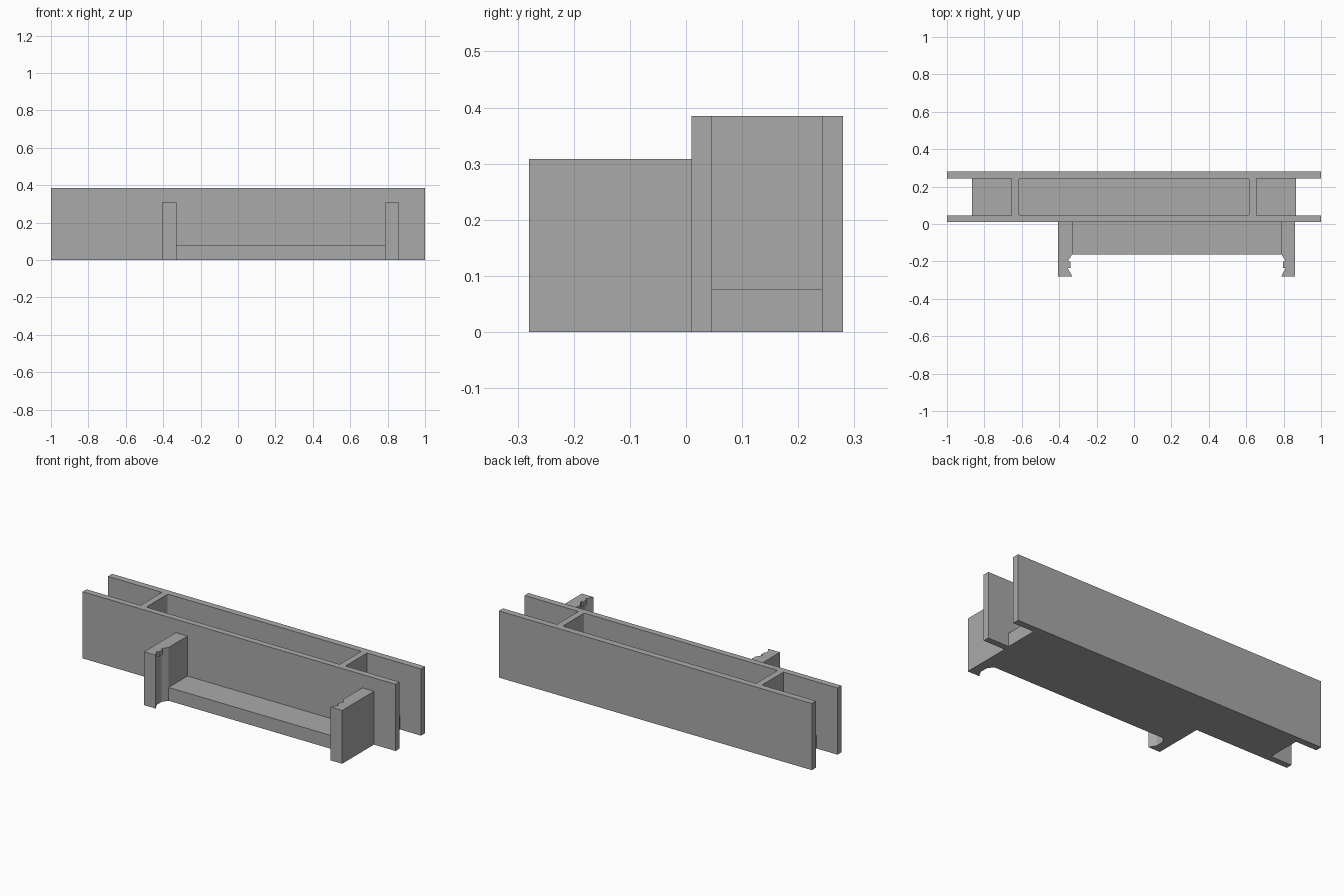
import bpy
import bmesh

cube = bpy.data.objects.get("Cube")
if cube:
    bpy.data.objects.remove(cube, do_unlink=True)

grey = bpy.data.materials.new("mid_grey")
grey.use_nodes = True
grey.diffuse_color = (0.4, 0.4, 0.4, 1)
grey.node_tree.nodes["Principled BSDF"].inputs["Base Color"].default_value = (0.4, 0.4, 0.4, 1)

WALL_TOP, ARM_TOP, FLOOR = 0.385, 0.308, 0.077
FRONT, FRONT_IN, BACK_IN, BACK = 0.01, 0.046, 0.242, 0.28


def prism(name, outline, z0, z1, corner=0):
    """Extrude a plan outline upward, optionally rounding its vertical edges."""
    bm = bmesh.new()
    face = bm.faces.new([bm.verts.new((x, y, z0)) for x, y in outline])
    up = bmesh.ops.extrude_face_region(bm, geom=[face])["geom"]
    for v in up:
        if isinstance(v, bmesh.types.BMVert):
            v.co.z = z1
    if corner:
        upright = [e for e in bm.edges if abs(e.verts[0].co.z - e.verts[1].co.z) > 0.001]
        bmesh.ops.bevel(bm, geom=upright, offset=corner, segments=3, profile=0.5, affect='EDGES')
    bmesh.ops.recalc_face_normals(bm, faces=bm.faces)
    mesh = bpy.data.meshes.new(name)
    bm.to_mesh(mesh)
    bm.free()
    mesh.materials.append(grey)
    obj = bpy.data.objects.new(name, mesh)
    bpy.context.collection.objects.link(obj)
    return obj


def box(name, x0, x1, y0, y1, z0, z1, corner=0):
    return prism(name, [(x0, y0), (x1, y0), (x1, y1), (x0, y1)], z0, z1, corner)


def combine(target, other, operation):
    """Apply a boolean and discard the second solid."""
    mod = target.modifiers.new("combine", 'BOOLEAN')
    mod.operation, mod.solver, mod.object = operation, 'EXACT', other
    bpy.context.view_layer.objects.active = target
    bpy.ops.object.modifier_apply(modifier=mod.name)
    bpy.data.objects.remove(other, do_unlink=True)


# Trough: base, two long side walls, and a hollow centre box with rounded corners
trough = box("trough", -0.866, 0.866, FRONT, BACK, 0, FLOOR)
combine(trough, box("centre_box", -0.655, 0.655, FRONT, BACK, 0, WALL_TOP), 'UNION')
combine(trough, box("pocket", -0.618, 0.618, FRONT_IN, BACK_IN, FLOOR, 0.5, 0.01), 'DIFFERENCE')
for name, y0, y1 in (("front_wall", FRONT, FRONT_IN), ("back_wall", BACK_IN, BACK)):
    combine(trough, box(name, -1, 1, y0, y1, 0, WALL_TOP), 'UNION')

# Bracket: low shelf between two upright arms
bracket = box("bracket", -0.37, 0.83, -0.162, FRONT, 0, FLOOR)

# Arm plan: depth inward from the outer side, with a recess near the tip
arm_plan = [(0, FRONT), (0, -0.28), (0.075, -0.28), (0.053, -0.24),
            (0.053, -0.195), (0.075, -0.162), (0.075, FRONT)]
for name, outer, inward in (("right_arm", -0.405, 1), ("left_arm", 0.862, -1)):
    plan = [(outer + inward * d, y) for d, y in arm_plan]
    combine(bracket, prism(name, plan, 0, ARM_TOP), 'UNION')
    # Small catch inside the recess
    a, b = sorted((outer + inward * 0.045, outer + inward * 0.065))
    combine(bracket, box("catch", a, b, -0.235, -0.2, 0.28, ARM_TOP), 'UNION')
